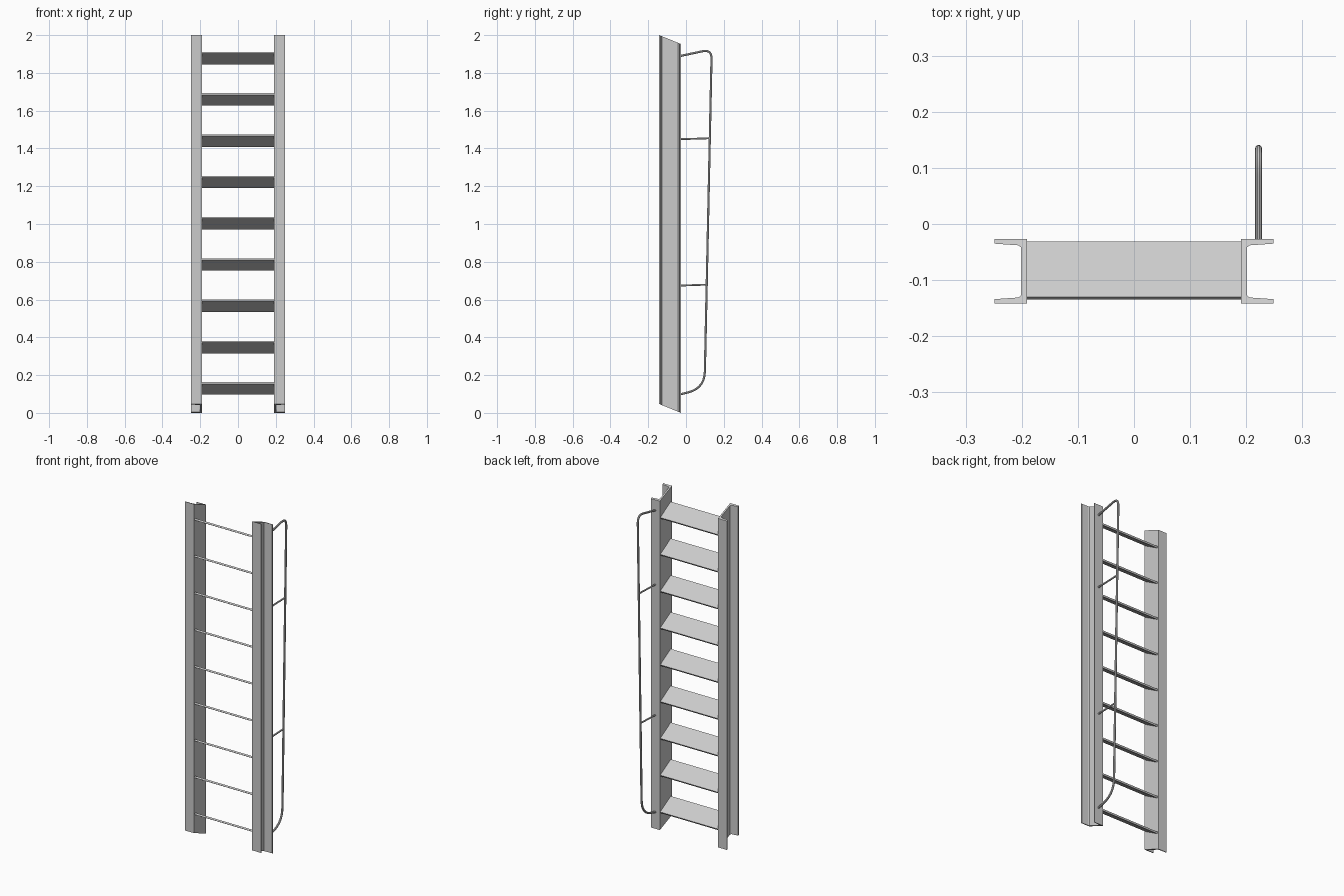
import bpy, bmesh, math
from mathutils import Vector

if "Cube" in bpy.data.objects:
    bpy.data.objects.remove(bpy.data.objects["Cube"])

FRONT, BACK = -0.142, -0.027
SLOPE = 0.047 / (BACK - FRONT)


def mesh_object(name, bm):
    bmesh.ops.recalc_face_normals(bm, faces=bm.faces)
    me = bpy.data.meshes.new(name)
    bm.to_mesh(me)
    bm.free()
    ob = bpy.data.objects.new(name, me)
    bpy.context.collection.objects.link(ob)
    return ob


def prism(name, lower, offset):
    """Extrude a closed 3D outline along an offset vector."""
    bm = bmesh.new()
    face = bm.faces.new([bm.verts.new(p) for p in lower])
    ext = bmesh.ops.extrude_face_region(bm, geom=[face])
    verts = [g for g in ext["geom"] if isinstance(g, bmesh.types.BMVert)]
    bmesh.ops.translate(bm, verts=verts, vec=offset)
    return mesh_object(name, bm)


# Channel stringers, tapered flanges outward, both ends cut on a slant
channel = [(0.191, FRONT), (0.249, FRONT), (0.249, FRONT + 0.008),
           (0.206, FRONT + 0.011), (0.201, FRONT + 0.015),
           (0.201, BACK - 0.015), (0.206, BACK - 0.011),
           (0.249, BACK - 0.008), (0.249, BACK), (0.191, BACK)]
for side, label in ((-1, "left"), (1, "right")):
    outline = [(side * x, y, (BACK - y) * SLOPE) for x, y in channel]
    prism(label + "_stringer", outline, (0, 0, 1.953))

# Inclined flat treads, front edge raised
TILT, DEPTH, THICK = math.radians(30), 0.114, 0.010
along = Vector((0, -math.cos(TILT), math.sin(TILT))) * DEPTH / 2
up = Vector((0, math.sin(TILT), math.cos(TILT))) * THICK / 2
for i in range(9):
    c = Vector((-0.192, -0.083, 0.130 + i * 0.2185))
    prism(f"tread_{i + 1}",
          [c + along + up, c - along + up, c - along - up, c + along - up],
          (0.384, 0, 0))


def rounded_path(corners, steps=7):
    """Corners are (y, z, setback); bends are quadratic arcs."""
    pts = []
    for i, (y, z, r) in enumerate(corners):
        p = Vector((0.222, y, z))
        if r == 0:
            pts.append(p)
            continue
        a, b = (Vector((0.222, *corners[j][:2])) for j in (i - 1, i + 1))
        a = p + (a - p).normalized() * r
        b = p + (b - p).normalized() * r
        for k in range(steps + 1):
            t = k / steps
            pts.append(a * (1 - t) ** 2 + p * 2 * t * (1 - t) + b * t * t)
    return pts


def tube(name, pts, radius):
    cu = bpy.data.curves.new(name, "CURVE")
    cu.dimensions = "3D"
    cu.bevel_depth = radius
    cu.bevel_resolution = 3
    cu.use_fill_caps = True
    sp = cu.splines.new("POLY")
    sp.points.add(len(pts) - 1)
    for q, p in zip(sp.points, pts):
        q.co = (*p, 1)
    ob = bpy.data.objects.new(name, cu)
    bpy.context.collection.objects.link(ob)
    bpy.ops.object.select_all(action="DESELECT")
    ob.select_set(True)
    bpy.context.view_layer.objects.active = ob
    bpy.ops.object.convert(target="MESH")
    bpy.ops.object.shade_smooth_by_angle()


# Bent handrail on the right stringer
tube("handrail", rounded_path([(-0.033, 1.889, 0), (0.136, 1.925, 0.05),
                               (0.098, 0.130, 0.09), (-0.033, 0.098, 0)]),
     0.006)

# Rail brackets
for label, z, end in (("upper", 1.449, 0.126), ("lower", 0.674, 0.109)):
    tube(label + "_rail_bracket",
         [(0.222, -0.033, z), (0.222, end, z + 0.005)], 0.005)
